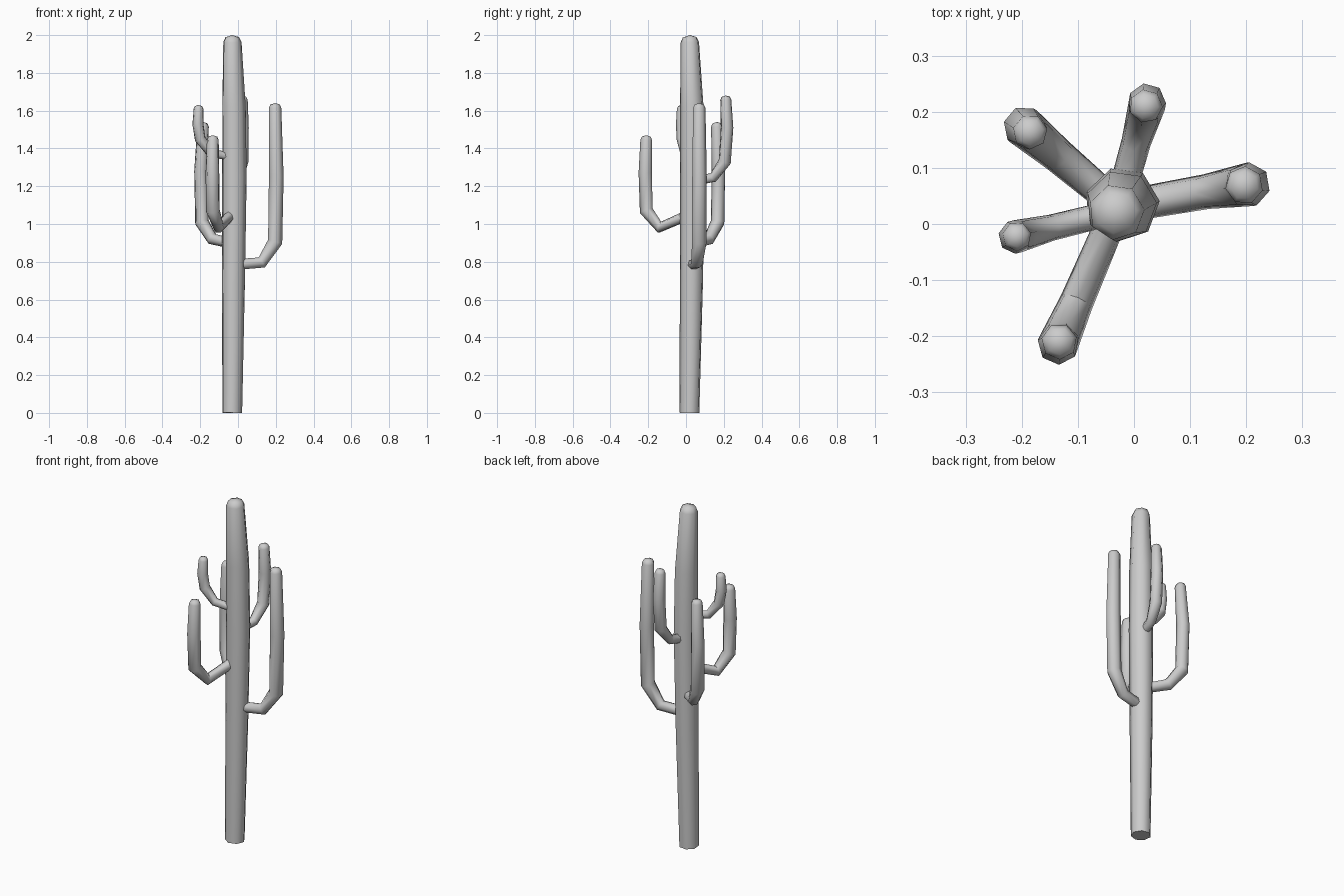
import bpy, bmesh, math
from mathutils import Vector

if "Cube" in bpy.data.objects:
    bpy.data.objects.remove(bpy.data.objects["Cube"])

SIDES = 7


def tube(name, path, phase):
    """Seven-sided limb through (x, y, z, radius) points with a rounded tip."""
    pts = [Vector(p[:3]) for p in path]
    radii = [p[3] for p in path]
    # rounded tip: the last point is the top, shrink rings toward it
    r = radii[-1]
    end = pts[-1]
    up = (end - pts[-2]).normalized()
    pts[-1] = end - up * r * 0.75
    pts.append(end - up * r * 0.22)
    radii.append(r * 0.75)

    bm = bmesh.new()
    rings = []
    ref = None
    for i, p in enumerate(pts):
        a = (p - pts[i - 1]).normalized() if i else None
        b = (pts[i + 1] - p).normalized() if i < len(pts) - 1 else None
        t = ((a or b) + (b or a)).normalized()
        # carry the ring orientation along the path
        if ref is None:
            if t.z > 0.9:
                ref = Vector((math.cos(phase), math.sin(phase), 0))
            else:
                ref = Vector((0, 0, 1))
        else:
            ref = a.rotation_difference(t) @ (prev_t.rotation_difference(a) @ ref)
        ref = (ref - t * ref.dot(t)).normalized()
        side = t.cross(ref)
        prev_t = t
        ring = []
        for k in range(SIDES):
            ang = 2 * math.pi * k / SIDES
            ring.append(bm.verts.new(p + radii[i] * (ref * math.cos(ang) + side * math.sin(ang))))
        rings.append(ring)
    for lo, hi in zip(rings, rings[1:]):
        for k in range(SIDES):
            n = (k + 1) % SIDES
            bm.faces.new((lo[k], lo[n], hi[n], hi[k]))
    bm.faces.new(rings[0][::-1])
    pole = bm.verts.new(end)
    for k in range(SIDES):
        bm.faces.new((rings[-1][k], rings[-1][(k + 1) % SIDES], pole))
    bmesh.ops.recalc_face_normals(bm, faces=bm.faces)
    mesh = bpy.data.meshes.new(name)
    bm.to_mesh(mesh)
    bm.free()
    obj = bpy.data.objects.new(name, mesh)
    bpy.context.collection.objects.link(obj)
    bpy.ops.object.select_all(action='DESELECT')
    obj.select_set(True)
    bpy.context.view_layer.objects.active = obj
    bpy.ops.object.shade_smooth_by_angle(angle=math.radians(65))
    return obj


# Trunk, slightly bulging in the middle
tube("trunk", [
    (-0.032, 0.019, 0.0, 0.054),
    (-0.026, 0.030, 0.7, 0.063),
    (-0.021, 0.035, 1.25, 0.067),
    (-0.023, 0.032, 1.62, 0.064),
    (-0.032, 0.020, 2.0, 0.050)], math.radians(5))

# Arms: out from the trunk, round the elbow, then upward
tube("right_arm", [
    (0.00, 0.035, 0.785, 0.030),
    (0.125, 0.057, 0.795, 0.032),
    (0.197, 0.069, 0.905, 0.040),
    (0.203, 0.070, 1.25, 0.040),
    (0.196, 0.069, 1.64, 0.034)], 0)
tube("back_arm", [
    (-0.02, 0.06, 1.23, 0.026),
    (0.003, 0.143, 1.245, 0.027),
    (0.021, 0.205, 1.33, 0.034),
    (0.023, 0.217, 1.51, 0.034),
    (0.021, 0.209, 1.68, 0.030)], 0)
tube("back_left_arm", [
    (-0.05, 0.05, 0.90, 0.028),
    (-0.135, 0.122, 0.92, 0.032),
    (-0.191, 0.169, 1.01, 0.038),
    (-0.196, 0.173, 1.28, 0.037),
    (-0.184, 0.163, 1.54, 0.031)], 0)
tube("left_arm", [
    (-0.06, 0.015, 1.36, 0.023),
    (-0.145, -0.006, 1.375, 0.024),
    (-0.200, -0.020, 1.45, 0.030),
    (-0.212, -0.023, 1.53, 0.030),
    (-0.208, -0.022, 1.63, 0.026)], 0)
tube("front_left_arm", [
    (-0.045, -0.005, 1.04, 0.028),
    (-0.102, -0.138, 0.982, 0.031),
    (-0.133, -0.209, 1.07, 0.037),
    (-0.135, -0.214, 1.27, 0.037),
    (-0.133, -0.209, 1.47, 0.032)], 0)
